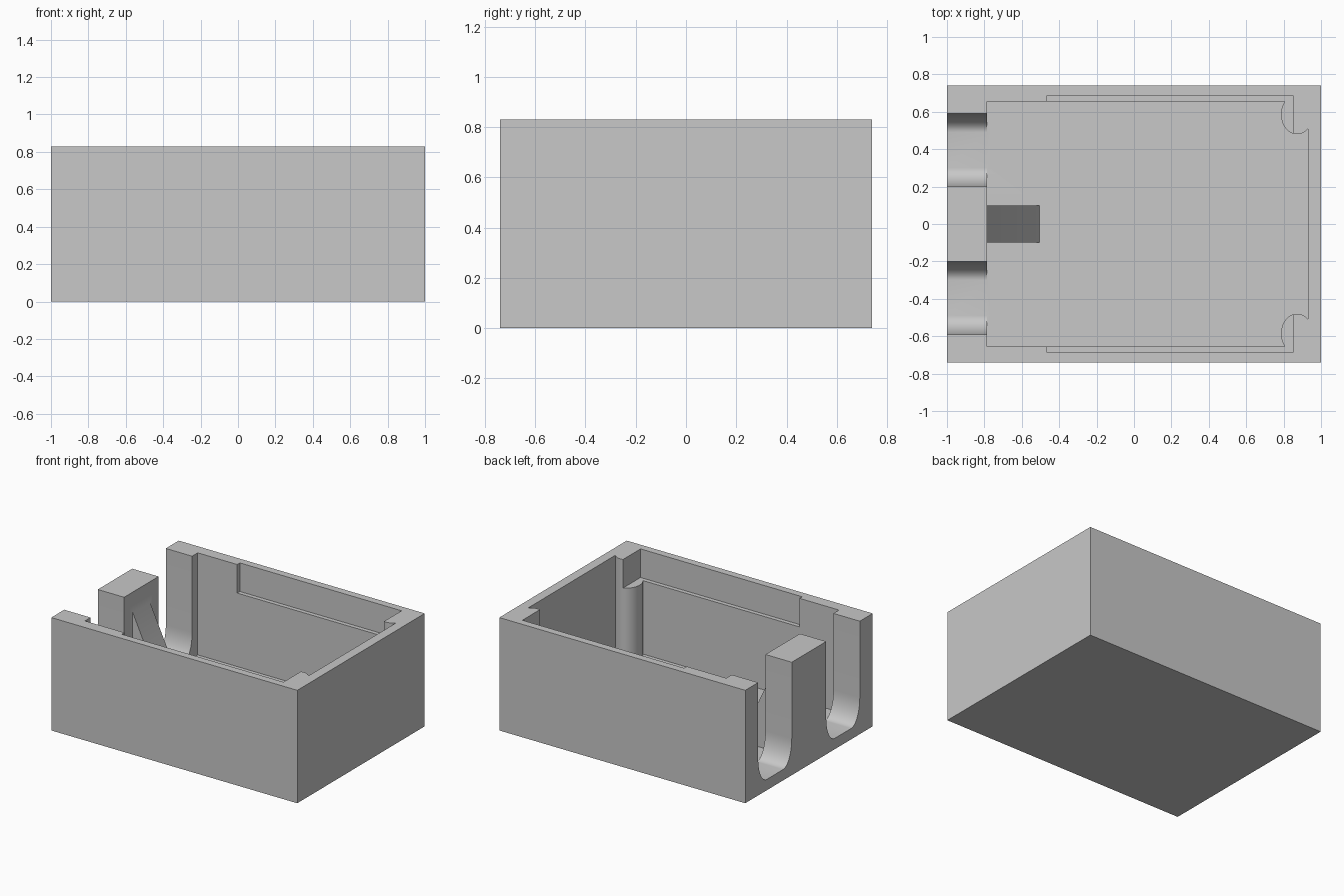
import bpy
import bmesh
from math import sin, cos, pi
from mathutils import Vector

cube = bpy.data.objects.get("Cube")
if cube:
    bpy.data.objects.remove(cube, do_unlink=True)

WIDTH, DEPTH, HEIGHT = 2.0, 1.48, 0.83
FLOOR = 0.08
WALL_L, WALL_R, WALL_Y = -0.786, 0.93, 0.655   # inner cavity limits
OPEN_TOP = HEIGHT + 0.2

grey = bpy.data.materials.new("plain grey")
grey.use_nodes = True
colour = (0.58, 0.58, 0.58, 1)
grey.diffuse_color = colour
grey.node_tree.nodes["Principled BSDF"].inputs["Base Color"].default_value = colour


def prism(name, outline, direction):
    """Extrude a closed 3D outline along a direction."""
    bm = bmesh.new()
    face = bm.faces.new([bm.verts.new(p) for p in outline])
    new = bmesh.ops.extrude_face_region(bm, geom=[face])["geom"]
    bmesh.ops.translate(bm, vec=Vector(direction),
                        verts=[v for v in new if isinstance(v, bmesh.types.BMVert)])
    bmesh.ops.recalc_face_normals(bm, faces=bm.faces)
    mesh = bpy.data.meshes.new(name)
    bm.to_mesh(mesh)
    bm.free()
    mesh.materials.append(grey)
    obj = bpy.data.objects.new(name, mesh)
    bpy.context.collection.objects.link(obj)
    return obj


def block(name, x0, x1, y, z0, z1):
    """Box symmetric about y = 0."""
    return prism(name, [(x0, -y, z0), (x1, -y, z0), (x1, y, z0), (x0, y, z0)],
                 (0, 0, z1 - z0))


def cut(target, cutter):
    """Subtract the cutter, bake the result and delete the cutter."""
    cutter.hide_render = True
    mod = target.modifiers.new("cut", 'BOOLEAN')
    mod.operation, mod.solver, mod.object = 'DIFFERENCE', 'EXACT', cutter
    graph = bpy.context.evaluated_depsgraph_get()
    baked = bpy.data.meshes.new_from_object(target.evaluated_get(graph))
    target.modifiers.clear()
    target.data = baked
    bpy.data.objects.remove(cutter, do_unlink=True)


# Outer block
body = block("enclosure_body", -WIDTH / 2, WIDTH / 2, DEPTH / 2, 0, HEIGHT)

# Main cavity, leaving the corner posts and the gusset standing
cavity = block("cavity_cutter", WALL_L, WALL_R, WALL_Y, FLOOR, OPEN_TOP)
for side in (-1, 1):
    ring = [(0.872 + 0.086 * cos(2 * pi * i / 48),
             side * 0.586 + 0.106 * sin(2 * pi * i / 48), -0.1) for i in range(48)]
    cut(cavity, prism("corner_post", ring, (0, 0, 1.3)))
slope = (0.68 - FLOOR) / (-0.505 - WALL_L)
back, low = WALL_L - 0.1, FLOOR - 0.05
gusset = [(back, -0.1, low), (-0.505 + 0.05 / slope, -0.1, low),
          (WALL_L, -0.1, 0.68), (back, -0.1, 0.68)]
cut(cavity, prism("gusset", gusset, (0, 0.2, 0)))
cut(body, cavity)

# Shallow lid recess in the upper walls and post tops
cut(body, block("lid_recess_cutter", -0.465, 0.85, 0.686, 0.62, OPEN_TOP))

# Two round-bottomed cable slots through the end wall
HALF, RX, RZ, STEPS = 0.195, 0.1, 0.19, 12
for side in (-1, 1):
    arc = [(HALF - RX + RX * sin(pi / 2 * i / STEPS),
            FLOOR + RZ - RZ * cos(pi / 2 * i / STEPS)) for i in range(STEPS + 1)]
    half = arc + [(HALF, OPEN_TOP)]
    profile = half + [(-y, z) for y, z in reversed(half)]
    outline = [(-1.1, side * 0.395 + y, z) for y, z in profile]
    cut(body, prism("cable_slot_cutter", outline, (1.1 + WALL_L + 0.02, 0, 0)))

# Smooth the curved walls, keep edges crisp
bpy.ops.object.select_all(action='DESELECT')
body.select_set(True)
bpy.context.view_layer.objects.active = body
bpy.ops.object.shade_smooth_by_angle(angle=pi / 6)
